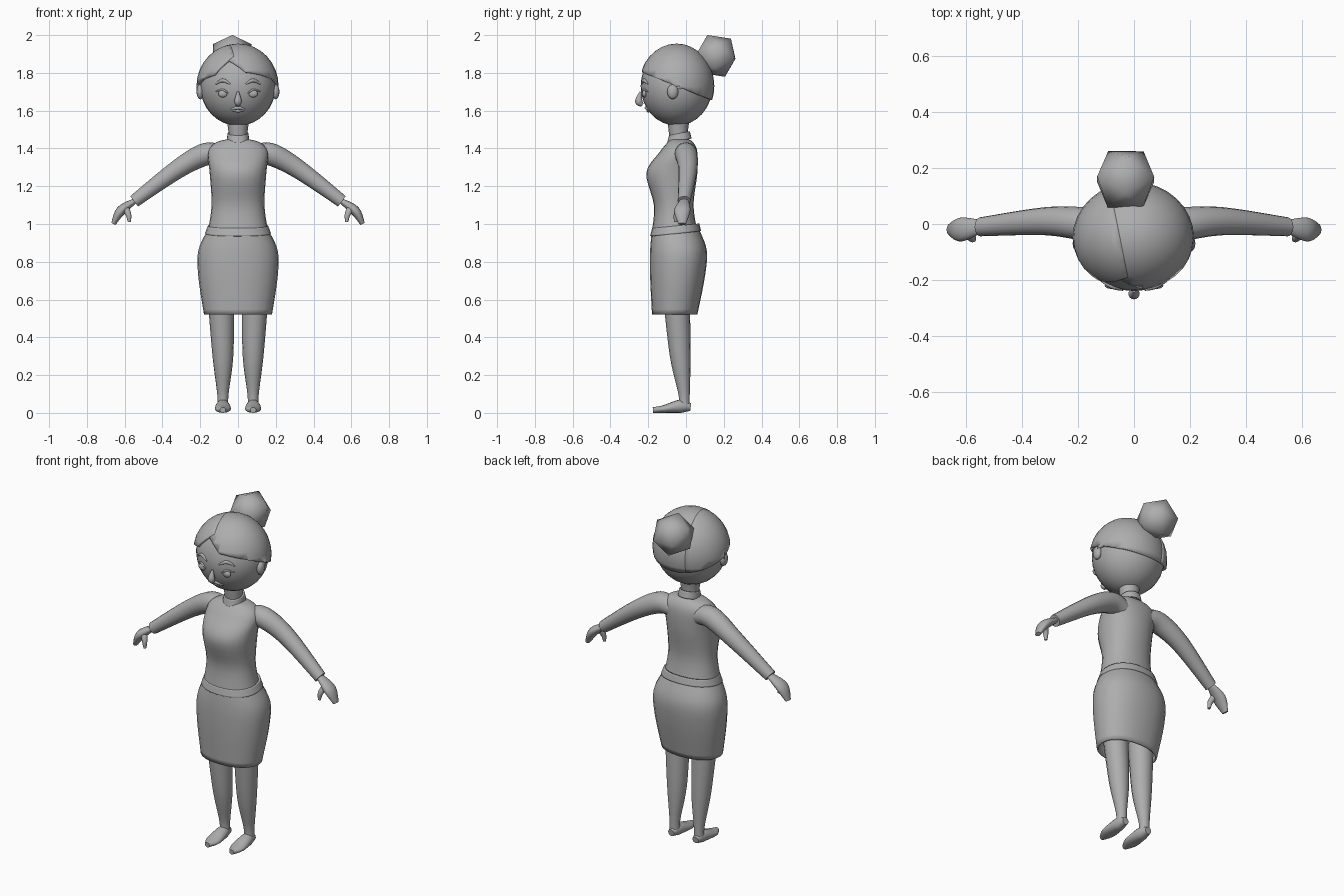
import bpy, bmesh, math
from mathutils import Vector, Matrix

if "Cube" in bpy.data.objects:
    bpy.data.objects.remove(bpy.data.objects["Cube"])

GREY = (0.42, 0.42, 0.42, 1)
clay = bpy.data.materials.new("clay grey")
clay.use_nodes = True
clay.diffuse_color = GREY
clay.node_tree.nodes["Principled BSDF"].inputs["Base Color"].default_value = GREY

SIDE, BACK = Vector((1, 0, 0)), Vector((0, 1, 0))
HEAD = Vector((0, -0.05, 1.73))
HEAD_RADII = Vector((0.2, 0.19, 0.21))


def finish(name, bm, mirror=False, thickness=0, sharp_angle=50):
    """Turn a bmesh into a shaded object, with optional modifiers."""
    bmesh.ops.recalc_face_normals(bm, faces=bm.faces)
    mesh = bpy.data.meshes.new(name)
    bm.to_mesh(mesh)
    bm.free()
    mesh.materials.append(clay)
    part = bpy.data.objects.new(name, mesh)
    bpy.context.collection.objects.link(part)
    if mirror:
        part.modifiers.new("mirror", "MIRROR").use_mirror_merge = False
    if thickness:
        shell = part.modifiers.new("thickness", "SOLIDIFY")
        shell.thickness, shell.offset = thickness, -1
    bpy.ops.object.select_all(action="DESELECT")
    bpy.context.view_layer.objects.active = part
    part.select_set(True)
    bpy.ops.object.shade_smooth_by_angle(angle=math.radians(sharp_angle))


def spline(rows, steps=5):
    """Smooth a short list of rows into a longer one, passing through each."""
    rows = [Vector(row) for row in rows]
    result = []
    for i in range(len(rows) - 1):
        start, end = rows[i], rows[i + 1]
        ease_out = (end - rows[max(i - 1, 0)]) / 2
        ease_in = (rows[min(i + 2, len(rows) - 1)] - start) / 2
        for step in range(steps):
            t = step / steps
            blend = t * t * (3 - 2 * t)
            result.append(start.lerp(end, blend) + ease_out * (t * (1 - t) ** 2)
                          - ease_in * (t * t * (1 - t)))
    return result + [rows[-1]]


def loft(name, rings, sides=24, capped=True, roundness=1, tilt=0, **options):
    """Skin rings given as (centre, first axis, second axis)."""
    bm = bmesh.new()
    loops = []
    for centre, first, second in rings:
        loop = []
        for k in range(sides):
            angle = math.tau * k / sides
            c, s = [math.copysign(abs(w) ** roundness, w) for w in (math.cos(angle), math.sin(angle))]
            point = centre + first * c + second * s
            point.z += tilt * (point.y - centre.y)
            loop.append(bm.verts.new(point))
        loops.append(loop)
    for low, high in zip(loops, loops[1:]):
        for k in range(sides):
            bm.faces.new((low[k - 1], low[k], high[k], high[k - 1]))
    if capped:
        bm.faces.new(loops[0])
        bm.faces.new(loops[-1])
    finish(name, bm, **options)


def garment(name, rows, **options):
    """Upright part from rows of (height, half width, front, back)."""
    rings = [(Vector((0, (front + back) / 2, height)), SIDE * width, BACK * (back - front) / 2)
             for height, width, front, back in spline(rows)]
    loft(name, rings, roundness=0.9, **options)


def limb(name, points, radii, across=SIDE, flatness=1, **options):
    """Tapered part along a path; it never sinks below the ground."""
    rows = spline([(*point, radius) for point, radius in zip(points, radii)])
    centres = [row.xyz for row in rows]
    rings = []
    for i, row in enumerate(rows):
        tangent = centres[min(i + 1, len(rows) - 1)] - centres[max(i - 1, 0)]
        depth = min(row.w * flatness, row.z)
        rings.append((centres[i], across * row.w, tangent.cross(across).normalized() * depth))
    loft(name, rings, sides=16, **options)


def ellipsoid(centre, radii, segments=32):
    bm = bmesh.new()
    bmesh.ops.create_uvsphere(bm, u_segments=segments, v_segments=segments // 2, radius=1,
                              matrix=Matrix.Translation(centre) @ Matrix.Diagonal((*radii, 1)))
    return bm


def on_face(x, z):
    """Point on the front surface of the head."""
    across = (x / HEAD_RADII.x) ** 2 + ((z - HEAD.z) / HEAD_RADII.z) ** 2
    return Vector((x, HEAD.y - HEAD_RADII.y * math.sqrt(1 - across), z))


def face_strip(name, path, radius, **options):
    """Thin strip on the face with tapered ends."""
    limb(name, [on_face(x, z) for x, z in path], (radius / 3, radius, radius / 3), across=BACK, **options)


def hair_lobe(name, swell, cuts):
    """Shell over the head, trimmed by planes of (point, kept direction)."""
    bm = ellipsoid(HEAD, HEAD_RADII + Vector((swell, 0.01, 0.015)))
    hairline = (HEAD, (0, 0.4, 1))
    for point, keep in [hairline] + cuts:
        bmesh.ops.bisect_plane(bm, geom=bm.verts[:] + bm.edges[:] + bm.faces[:],
                               plane_co=point, plane_no=keep, clear_inner=True)
    finish(name, bm, thickness=0.02)


# Head, ears and hair parted on one side
finish("head", ellipsoid(HEAD, HEAD_RADII))
finish("ear", ellipsoid((0.2, -0.07, 1.7), (0.02, 0.03, 0.04), 12), mirror=True)
hair_lobe("hair_main", 0.015, [((-0.1, 0, 0), (1, 0.2, 0)), ((-0.05, -0.24, 1.9), (1, 0.8, 1))])
hair_lobe("hair_side", 0.02, [((-0.06, 0, 0), (-1, -0.2, 0)), ((-0.05, -0.22, 1.88), (-1, 0.7, 1))])
bun = bmesh.new()
bmesh.ops.create_icosphere(bun, subdivisions=1, radius=0.12, matrix=Matrix.Translation((-0.03, 0.16, 1.89))
                           @ Matrix.Rotation(0.4, 4, "X") @ Matrix.Rotation(0.3, 4, "Z"))
finish("hair_bun", bun, sharp_angle=80)

# Face
finish("eye", ellipsoid(on_face(0.08, 1.69), (0.025, 0.012, 0.02), 16), mirror=True)
face_strip("eyelid", [(0.05, 1.69), (0.08, 1.71), (0.12, 1.7)], 0.006, mirror=True)
face_strip("eyebrow", [(0.04, 1.74), (0.08, 1.76), (0.12, 1.74)], 0.01, mirror=True)
for name, height in (("upper_lip", 1.615), ("lower_lip", 1.6)):
    face_strip(name, [(-0.04, 1.605), (0, height), (0.04, 1.605)], 0.01)
limb("nose", [(0, -0.24, 1.7), (0, -0.25, 1.65), (0, -0.23, 1.63)], (0.005, 0.02, 0.01))

# Neck, collar and torso
limb("neck", [(0, -0.03, 1.43), (0, -0.04, 1.48), (0, -0.04, 1.56)], (0.05, 0.05, 0.06))
garment("collar", [(1.44, 0.06, -0.1, 0.03), (1.48, 0.055, -0.09, 0.02)],
        capped=False, thickness=0.01, tilt=0.2)
garment("torso", [(0.96, 0.16, -0.18, 0.06), (1.1, 0.14, -0.17, 0.04), (1.27, 0.15, -0.21, 0.06),
                  (1.38, 0.16, -0.14, 0.06), (1.43, 0.12, -0.1, 0.04), (1.45, 0.05, -0.08, 0.01)])

# Skirt with waistband
garment("skirt", [(0.52, 0.18, -0.18, 0.06), (0.72, 0.21, -0.19, 0.1), (0.86, 0.21, -0.19, 0.11),
                  (0.97, 0.16, -0.18, 0.07)], capped=False, thickness=0.01)
garment("waistband", [(0.95, 0.175, -0.19, 0.08), (0.99, 0.16, -0.18, 0.07)],
        capped=False, thickness=0.015, tilt=0.1)

# Arms and hands
wrist = (0.55, -0.01, 1.12)
limb("arm", [(0.08, 0, 1.36), (0.17, 0, 1.37), (0.32, 0.01, 1.29), wrist],
     (0.05, 0.06, 0.05, 0.034), across=BACK, mirror=True)
limb("hand", [wrist, (0.62, -0.02, 1.07), (0.66, -0.02, 1)], (0.025, 0.043, 0.02),
     across=BACK, flatness=0.6, mirror=True)
limb("thumb", [(0.6, -0.03, 1.09), (0.58, -0.05, 1.05), (0.575, -0.055, 1.01)], (0.02, 0.015, 0.008),
     across=BACK, mirror=True)

# Legs and shoes
limb("leg", [(0.09, -0.05, 0.6), (0.08, -0.03, 0.3), (0.08, -0.01, 0.1), (0.08, -0.01, 0.03)],
     (0.07, 0.055, 0.03, 0.03), mirror=True)
limb("shoe", [(0.08, 0.025, 0.03), (0.08, -0.03, 0.035), (0.08, -0.12, 0.02), (0.08, -0.175, 0.015)],
     (0.02, 0.036, 0.042, 0.015), mirror=True)
